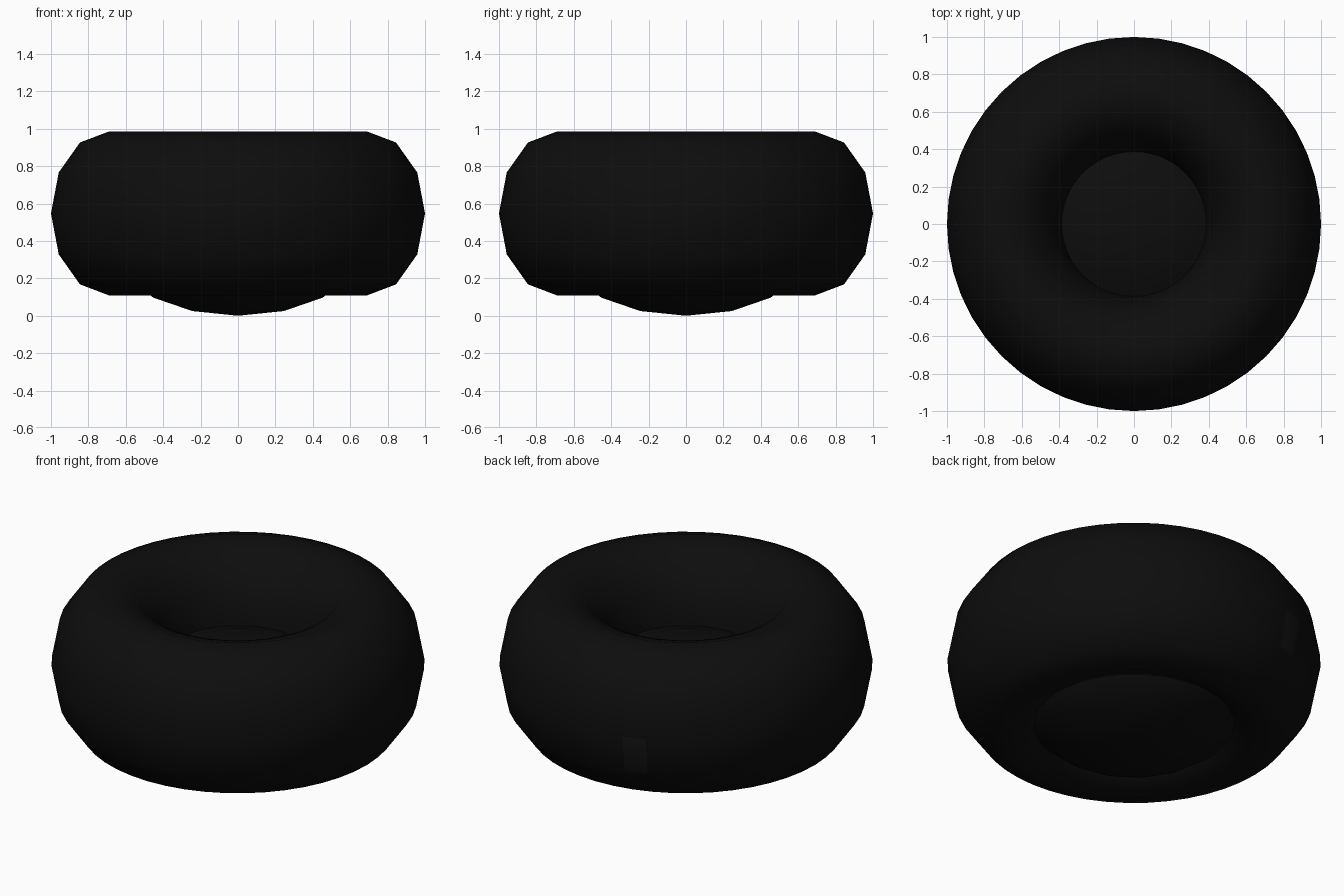
import bpy
from math import atan2, degrees

cube = bpy.data.objects.get("Cube")
if cube:
    bpy.data.objects.remove(cube, do_unlink=True)


def make_material(name, value):
    mat = bpy.data.materials.new(name)
    mat.use_nodes = True
    color = (value, value, value, 1)
    mat.diffuse_color = color
    mat.node_tree.nodes["Principled BSDF"].inputs["Base Color"].default_value = color
    return mat


def finish(name, scale, *materials):
    obj = bpy.context.object
    obj.name = name
    obj.scale = scale
    bpy.ops.object.transform_apply(location=False, rotation=False, scale=True)
    bpy.ops.object.shade_smooth()
    for mat in materials:
        obj.data.materials.append(mat)
    return obj


black = make_material("black rubber", 0.004)
charcoal = make_material("charcoal patch", 0.007)

# Fat ring, stretched upward
MID, RADIUS, HALF_HEIGHT = 0.547, 0.31, 0.438
bpy.ops.mesh.primitive_torus_add(
    major_segments=48, minor_segments=12,
    major_radius=1 - RADIUS, minor_radius=RADIUS, location=(0, 0, MID))
ring = finish("ring", (1, 1, HALF_HEIGHT / RADIUS), black, charcoal)

# Single paler face just below the widest line, at the back
for face in ring.data.polygons:
    x, y, z = face.center
    outer = x * x + y * y > 0.9
    if outer and -0.22 < z < 0 and 105 < degrees(atan2(y, x)) < 112.5:
        face.material_index = 1

# Flattened ball filling the hole and bulging out underneath
bpy.ops.mesh.primitive_uv_sphere_add(
    segments=16, ring_count=8, radius=1, location=(0, 0, 0.33))
finish("core", (0.64, 0.64, 0.33), black)
